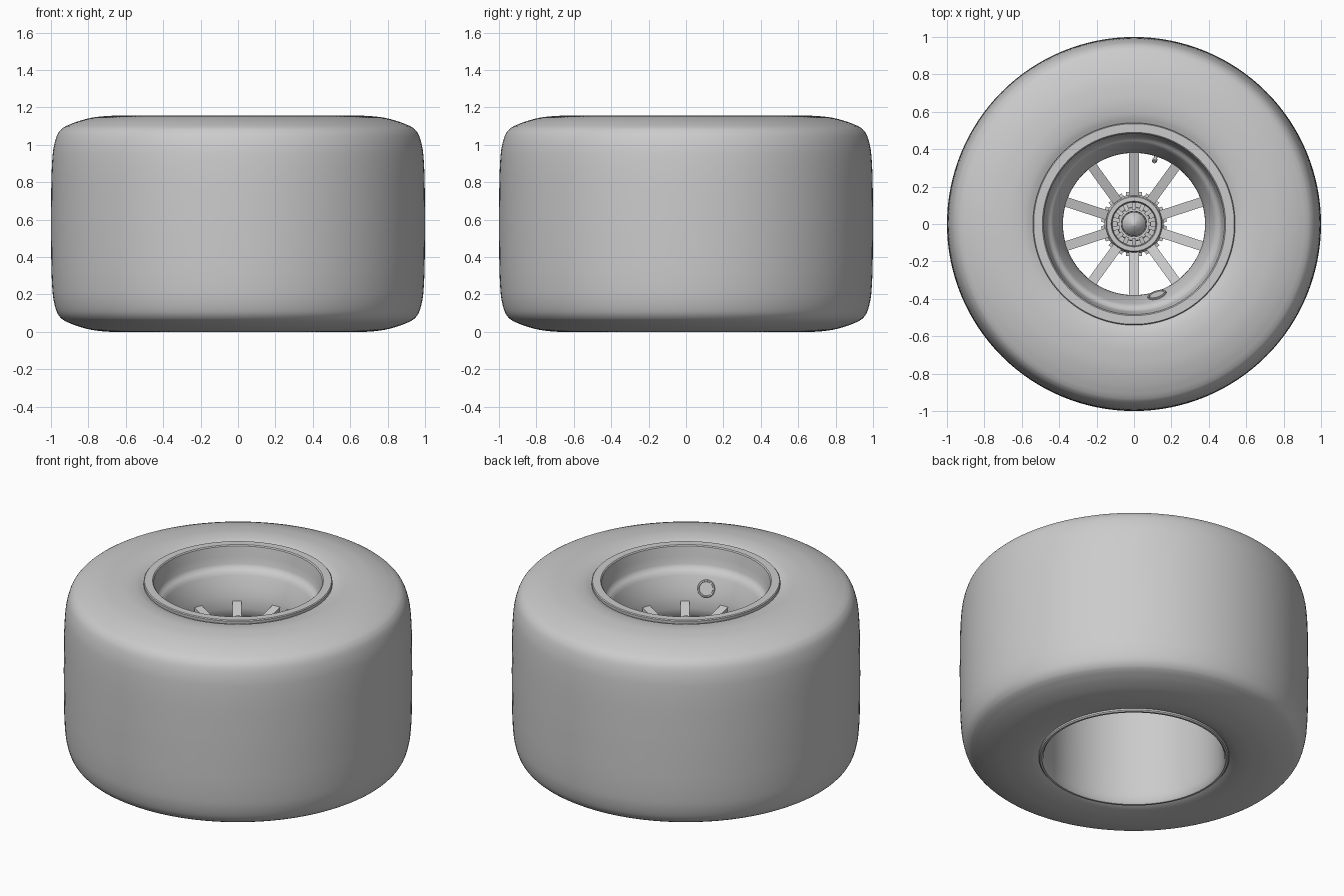
import bpy, bmesh
from math import cos, sin, pi, radians
from mathutils import Matrix, Vector

if "Cube" in bpy.data.objects:
    bpy.data.objects.remove(bpy.data.objects["Cube"])


def finish(bm, name, angle=35):
    bmesh.ops.recalc_face_normals(bm, faces=bm.faces)
    me = bpy.data.meshes.new(name)
    bm.to_mesh(me)
    bm.free()
    ob = bpy.data.objects.new(name, me)
    bpy.context.collection.objects.link(ob)
    bpy.ops.object.select_all(action='DESELECT')
    ob.select_set(True)
    bpy.context.view_layer.objects.active = ob
    bpy.ops.object.shade_smooth_by_angle(angle=radians(angle))
    return ob


def lathe(name, pts, n=128, closed=False, mat=None, angle=35):
    """Revolve (radius, height) points about z."""
    bm = bmesh.new()
    rings = []
    for r, z in pts:
        if r < 1e-5:
            rings.append([bm.verts.new((0, 0, z))] * n)
        else:
            rings.append([bm.verts.new((r * cos(2 * pi * i / n), r * sin(2 * pi * i / n), z))
                          for i in range(n)])
    pairs = list(zip(rings, rings[1:]))
    if closed:
        pairs.append((rings[-1], rings[0]))
    for a, b in pairs:
        for i in range(n):
            j = (i + 1) % n
            bm.faces.new(list(dict.fromkeys((a[i], a[j], b[j], b[i]))))
    if mat:
        bm.transform(mat)
    return finish(bm, name, angle)


def spline(pts, steps=4):
    """Catmull-Rom curve through profile points."""
    p = [Vector(q) for q in pts]
    p = [2 * p[0] - p[1]] + p + [2 * p[-1] - p[-2]]
    out = []
    for a, b, c, d in zip(p, p[1:], p[2:], p[3:]):
        for k in range(steps):
            t = k / steps
            out.append(0.5 * (2 * b + (c - a) * t + (2 * a - 5 * b + 4 * c - d) * t * t
                              + (3 * b - a - 3 * c + d) * t ** 3))
    return [tuple(v) for v in out] + [tuple(p[-2])]


def tapered_bar(bm, r0, r1, w, inner, outer, ang):
    """Radial bar; inner and outer are (bottom, top) heights at its ends."""
    vs = []
    for r, (lo, hi) in ((r0, inner), (r1, outer)):
        for y, z in ((-w / 2, lo), (w / 2, lo), (w / 2, hi), (-w / 2, hi)):
            vs.append(bm.verts.new(Matrix.Rotation(ang, 3, 'Z') @ Vector((r, y, z))))
    for f in ((0, 1, 2, 3), (4, 5, 6, 7), (0, 1, 5, 4), (1, 2, 6, 5), (2, 3, 7, 6), (3, 0, 4, 7)):
        bm.faces.new([vs[i] for i in f])


def wall_frame(r, z, ang, tilt):
    """Frame on the inner wall whose z points inward and up."""
    rad = Vector((cos(ang), sin(ang), 0))
    nrm = -rad * cos(tilt) + Vector((0, 0, sin(tilt)))
    return Matrix.Translation(rad * r + Vector((0, 0, z))) @ nrm.to_track_quat('Z', 'Y').to_matrix().to_4x4()


H = 1.155

# Tyre: half profile mirrored top to bottom, with a slight shoulder crease
tread = spline([(1, H / 2), (.998, .8), (.993, .92), (.985, .99), (.968, 1.05), (.945, 1.083), (.92, 1.10)])
side = spline([(.92, 1.10), (.86, 1.124), (.78, 1.145), (.70, 1.154), (.64, 1.155), (.58, 1.147), (.535, 1.13)])
half = tread + side[1:]
lathe("tyre", [(r, H - z) for r, z in reversed(half[1:])] + half, angle=40)

# Rim: closed section with flanges, stepped outer face and open rear barrel
lathe("rim", [
    (.53, 1.10), (.541, 1.13), (.541, 1.15), (.536, 1.155), (.49, 1.155), (.484, 1.149),
    (.474, 1.09), (.467, 1.045), (.460, 1.028), (.447, 1.018), (.436, 1.008), (.427, .99),
    (.402, .925), (.388, .88), (.381, .84), (.38, .80), (.384, .76), (.40, .74),
    (.45, .715), (.48, .69), (.495, .65), (.502, .55), (.506, .10), (.512, .05),
    (.52, .012), (.528, .003), (.54, .003), (.546, .01), (.546, .03), (.53, .06)],
    closed=True)

# Ten spokes rising outward
bm = bmesh.new()
for k in range(10):
    tapered_bar(bm, .12, .39, .052, (.66, .775), (.76, .85), radians(18 + 36 * k))
finish(bm, "spokes")

# Webs filling the spoke roots
bm = bmesh.new()
for k in range(10):
    tapered_bar(bm, .10, .172, .085, (.65, .72), (.66, .71), radians(18 + 36 * k))
finish(bm, "spoke_roots")

# Hub with raised ring and recessed face
lathe("hub", [(0, .62), (.13, .62), (.15, .64), (.158, .70), (.158, .775), (.152, .782),
              (.150, .80), (.145, .806), (.122, .806), (.118, .80), (.116, .765), (0, .765)], n=64)

# Castle nut: teeth around a collar
lathe("nut_collar", [(.092, .76), (.092, .81), (.088, .815), (.068, .815), (.066, .76)], n=64)
bm = bmesh.new()
for k in range(14):
    tapered_bar(bm, .078, .116, .022, (.76, .825), (.76, .82), pi / 2 + 2 * pi * k / 14)
finish(bm, "nut_teeth")

# Axle end with conical tip
lathe("axle_tip", [(.064, .75), (.064, .875), (.060, .885), (.015, .928), (0, .932)], n=48)

# Round badge on the inner wall
lathe("round_badge", [(.052, -.012), (.052, .006), (.049, .010), (.042, .010), (.040, .006), (0, .006)],
      n=48, mat=wall_frame(.402, .925, radians(-72), radians(21)))

# Valve stem and cap
lathe("valve", [(.009, -.02), (.009, .022), (.013, .024), (.013, .042), (.010, .046), (0, .046)],
      n=20, mat=wall_frame(.380, .832, radians(72), radians(48)))
